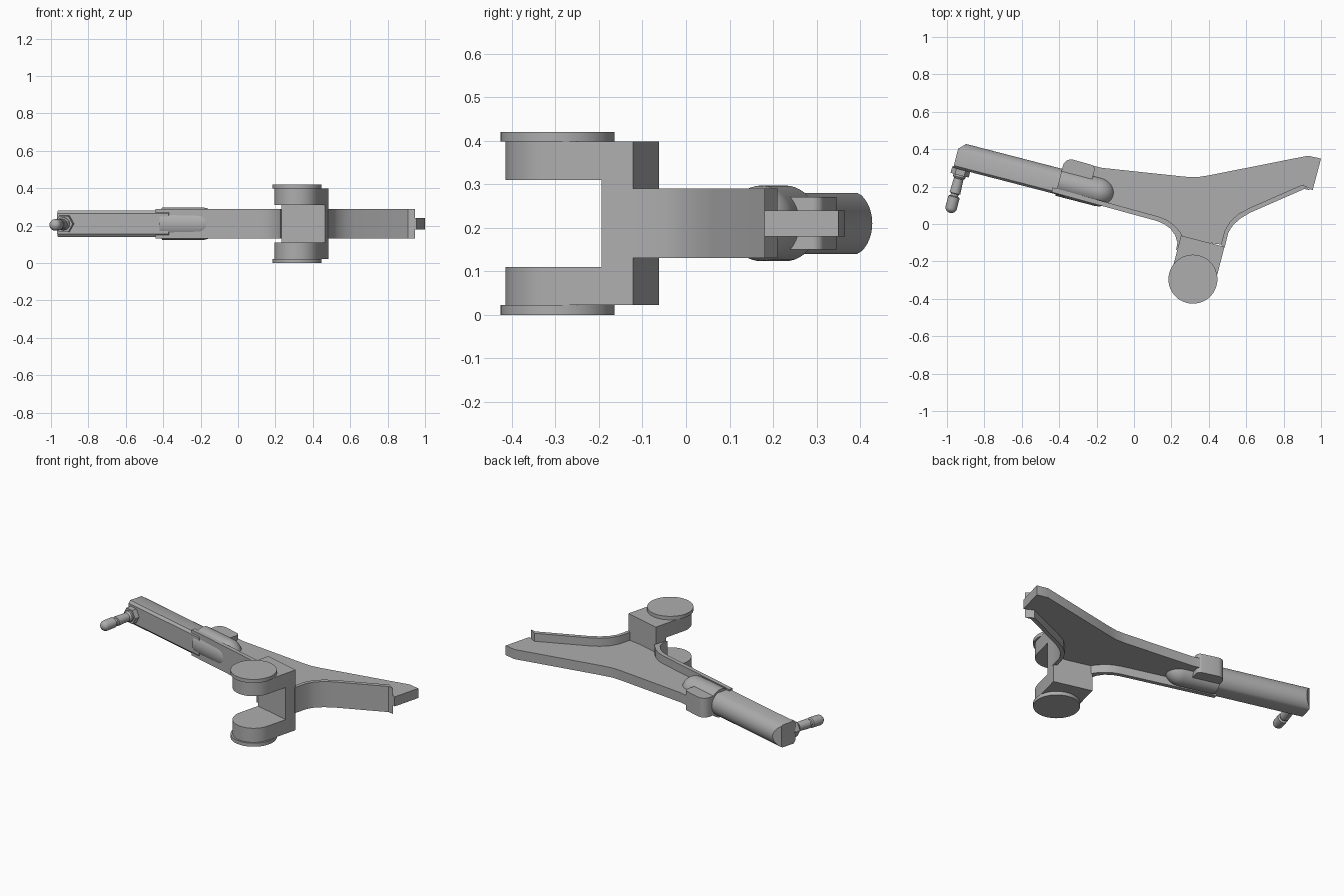
import bpy, bmesh, math
from mathutils import Matrix, Vector

cube = bpy.data.objects.get("Cube")
if cube:
    bpy.data.objects.remove(cube)

grey = bpy.data.materials.new("plain grey")
grey.use_nodes = True
COLOUR = (0.42, 0.42, 0.42, 1)
grey.diffuse_color = COLOUR
grey.node_tree.nodes["Principled BSDF"].inputs["Base Color"].default_value = COLOUR

MID = 0.21
TILT = math.radians(-14.5)
# Frame of the slanted arm: x along it, y to its back
ARM = Matrix.Translation((-0.915, 0.36, MID)) @ Matrix.Rotation(TILT, 4, "Z")


def finish(name, bm, frame=Matrix(), smooth=True):
    bmesh.ops.recalc_face_normals(bm, faces=bm.faces)
    mesh = bpy.data.meshes.new(name)
    bm.to_mesh(mesh)
    bm.free()
    mesh.materials.append(grey)
    obj = bpy.data.objects.new(name, mesh)
    bpy.context.collection.objects.link(obj)
    obj.matrix_world = frame
    if smooth:
        bpy.ops.object.select_all(action="DESELECT")
        obj.select_set(True)
        bpy.context.view_layer.objects.active = obj
        bpy.ops.object.shade_smooth_by_angle(angle=math.radians(30))
    return obj


def prism_mesh(points, low, high, place):
    """Extrude a flat outline from low to high; place maps (a, b, h) to a position."""
    bm = bmesh.new()
    face = bm.faces.new([bm.verts.new(place(a, b, low)) for a, b in points])
    top = bmesh.ops.extrude_face_region(bm, geom=[face])["geom"]
    shift = Vector(place(0, 0, high)) - Vector(place(0, 0, low))
    bmesh.ops.translate(bm, vec=shift, verts=[e for e in top if isinstance(e, bmesh.types.BMVert)])
    return bm


def plate(name, points, low, high, frame=Matrix()):
    return finish(name, prism_mesh(points, low, high, lambda a, b, h: (a, b, h)), frame)


def lathe(name, profile, sides, frame):
    """Revolve (radius, height) pairs about local z."""
    bm = bmesh.new()
    rings = [[bm.verts.new((r * math.cos(math.tau * i / sides), r * math.sin(math.tau * i / sides), h))
              for i in range(sides)] for r, h in profile]
    for a, b in zip(rings, rings[1:]):
        for i in range(sides):
            j = (i + 1) % sides
            bm.faces.new((a[i], a[j], b[j], b[i]))
    bm.faces.new(rings[0])
    bm.faces.new(rings[-1])
    return finish(name, bm, frame)


def arc(cx, cy, r, start, end, steps):
    return [(cx + r * math.cos(start + (end - start) * i / steps),
             cy + r * math.sin(start + (end - start) * i / steps)) for i in range(steps + 1)]


# Curved flanges along the front edges of the web
left_outer = [(-0.44, 0.17), (0.12, 0.017), (0.16, 0.0), (0.195, -0.025),
              (0.22, -0.06), (0.232, -0.1), (0.225, -0.14)]
left_inner = [(-0.435, 0.195), (0.13, 0.04), (0.175, 0.022), (0.215, -0.007), (0.245, -0.04), (0.27, -0.08)]
right_outer = [(0.945, 0.18), (0.91, 0.187), (0.62, 0.06), (0.57, 0.03), (0.53, -0.005),
               (0.505, -0.045), (0.483, -0.13)]
right_inner = [(0.9, 0.21), (0.62, 0.087), (0.56, 0.055), (0.515, 0.015), (0.485, -0.035), (0.465, -0.11)]
plate("left_flange", left_outer + left_inner[::-1], 0.13, 0.29)
plate("right_flange", right_outer + right_inner[::-1], 0.13, 0.29)

# Thin web between the flanges
rear = [(0.955, 0.18), (1.0, 0.35), (0.93, 0.365), (0.4, 0.26), (0.335, 0.25), (0.27, 0.253),
        (-0.17, 0.3), (-0.22, 0.312), (-0.3, 0.25)]
plate("web", rear + left_inner + right_inner[::-1], 0.18, 0.24)

# Yoke: a block with two rounded ears
PIVOT = Matrix.Translation((0.315, -0.295, 0)) @ Matrix.Rotation(TILT, 4, "Z")
ear = [(0.12, 0.21), (-0.12, 0.21)] + arc(0, 0, 0.12, math.pi, math.tau, 24)
block = [(-0.12, 0.135), (0.12, 0.135), (0.12, 0.21), (-0.12, 0.21)]
plate("yoke_block", block, 0.11, 0.31, PIVOT)
for side, low, cap in (("lower", 0.022, 0.0), ("upper", 0.31, 0.398)):
    plate(side + "_ear", ear, low, low + 0.088, PIVOT)
    lathe(side + "_cap", [(0.131, cap), (0.131, cap + 0.022)], 48, PIVOT)

# Arm: flat chamfered front, round back, slanted back corner at the tip
section = [(0.025, -0.07), (-0.058, -0.07), (-0.07, -0.055), (-0.07, 0.055), (-0.058, 0.07), (0.025, 0.07)]
section += arc(-0.007, 0, 0.077, 1.14, -1.14, 14)[1:-1]
bm = prism_mesh(section, -0.035, 0.58, lambda a, b, h: (h, a, b))
cut = bmesh.ops.bisect_plane(bm, geom=bm.verts[:] + bm.edges[:] + bm.faces[:], plane_co=(0, 0.07, 0),
                             plane_no=(-1, 1, 0), clear_outer=True)
bmesh.ops.holes_fill(bm, edges=[e for e in bm.edges if e.is_boundary], sides=0)
finish("arm", bm, ARM)

# Round socket with a domed inner end
dome = [(0.087 * math.cos(t), 0.745 + 0.09 * math.sin(t)) for t in [math.pi / 2 * i / 10 for i in range(10)]]
lathe("socket", [(0.087, 0.53)] + dome + [(0.004, 0.835)], 40,
      ARM @ Matrix.Diagonal((1, 0.9, 1, 1)) @ Matrix.Rotation(math.pi / 2, 4, "Y"))

# Lug behind the socket, with rounded back corners
lug = [(0.53, 0.0), (0.7, 0.0)] + arc(0.675, 0.105, 0.025, 0, math.pi / 2, 5)
lug += arc(0.575, 0.087, 0.045, math.pi / 2, math.pi, 6)
plate("lug", lug, -0.06, 0.06, ARM)

# Nut and stepped pin at the tip of the arm
PIN = ARM @ Matrix.Translation((0.008, -0.065, 0)) @ Matrix.Rotation(math.pi / 2 + 0.03, 4, "X")
lathe("pin_nut", [(0.05, 0.0), (0.05, 0.035)], 6, PIN)
tip = [(0.031 * math.cos(t), 0.215 + 0.028 * math.sin(t)) for t in [0.3 * i for i in range(6)]]
lathe("pin", [(0.034, 0.03), (0.034, 0.045), (0.026, 0.055), (0.029, 0.135), (0.021, 0.138),
              (0.021, 0.15), (0.031, 0.155)] + tip, 24, PIN)
